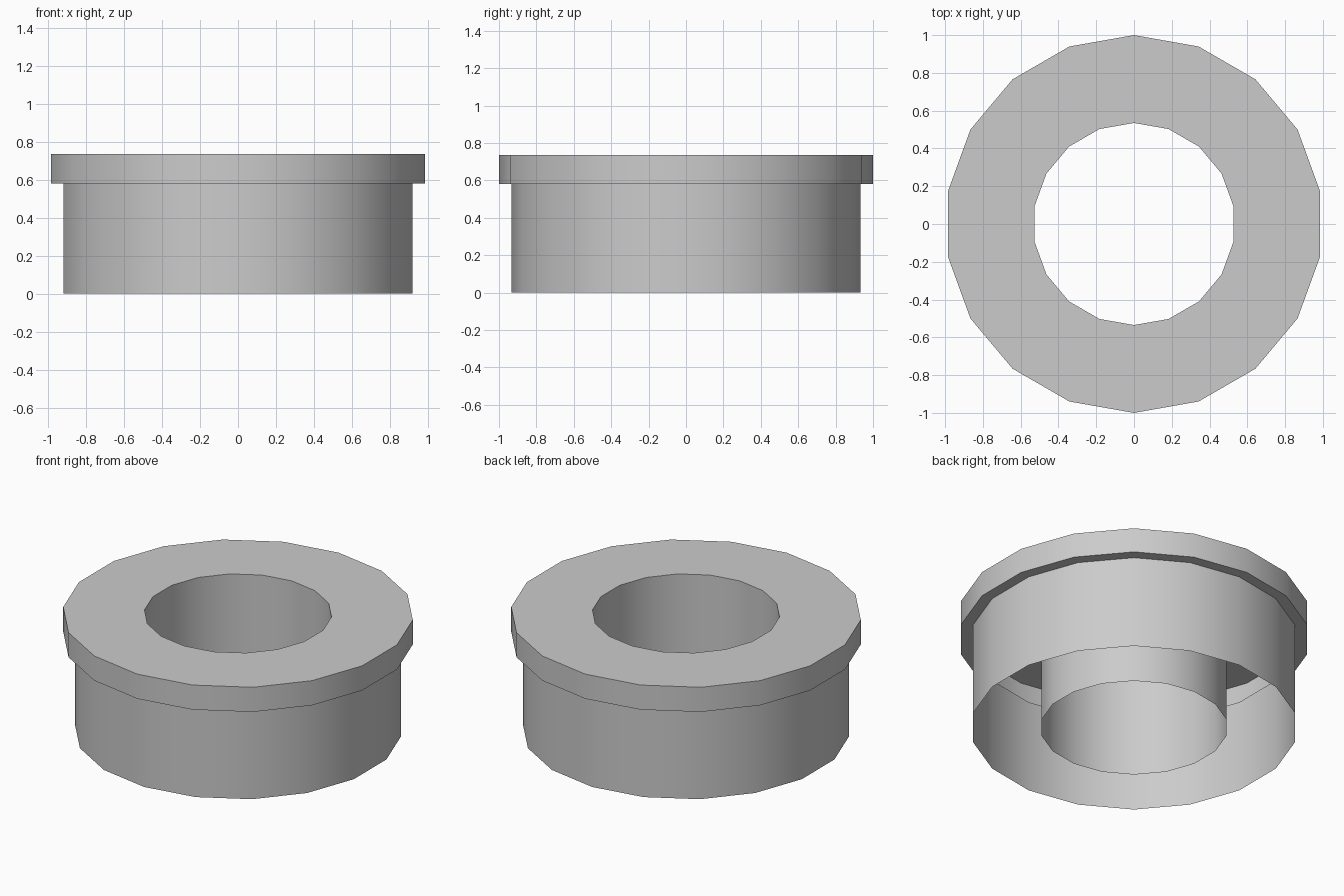
import bpy, bmesh
from math import cos, sin, radians

if "Cube" in bpy.data.objects:
    bpy.data.objects.remove(bpy.data.objects["Cube"])

SIDES = 18
# Single-skin profile (radius, z): bore wall, top face, flange, lip, outer wall; open underneath
PROFILE = [(0.535, 0), (0.535, 0.735), (1.0, 0.735),
           (1.0, 0.58), (0.933, 0.58), (0.933, 0)]


def lathe(name, profile, sides):
    bm = bmesh.new()
    rings = []
    for r, z in profile:
        ring = []
        for i in range(sides):
            a = radians(90 + i * 360 / sides)
            ring.append(bm.verts.new((r * cos(a), r * sin(a), z)))
        rings.append(ring)
    for low, high in zip(rings, rings[1:]):
        for i in range(sides):
            j = (i + 1) % sides
            # wound so that normals face outwards
            bm.faces.new((low[j], low[i], high[i], high[j]))
    mesh = bpy.data.meshes.new(name)
    bm.to_mesh(mesh)
    bm.free()
    obj = bpy.data.objects.new(name, mesh)
    bpy.context.collection.objects.link(obj)
    return obj


# Flanged collar with a hollow underside
collar = lathe("flanged_collar", PROFILE, SIDES)
bpy.context.view_layer.objects.active = collar
collar.select_set(True)
bpy.ops.object.shade_smooth_by_angle(angle=radians(30))
